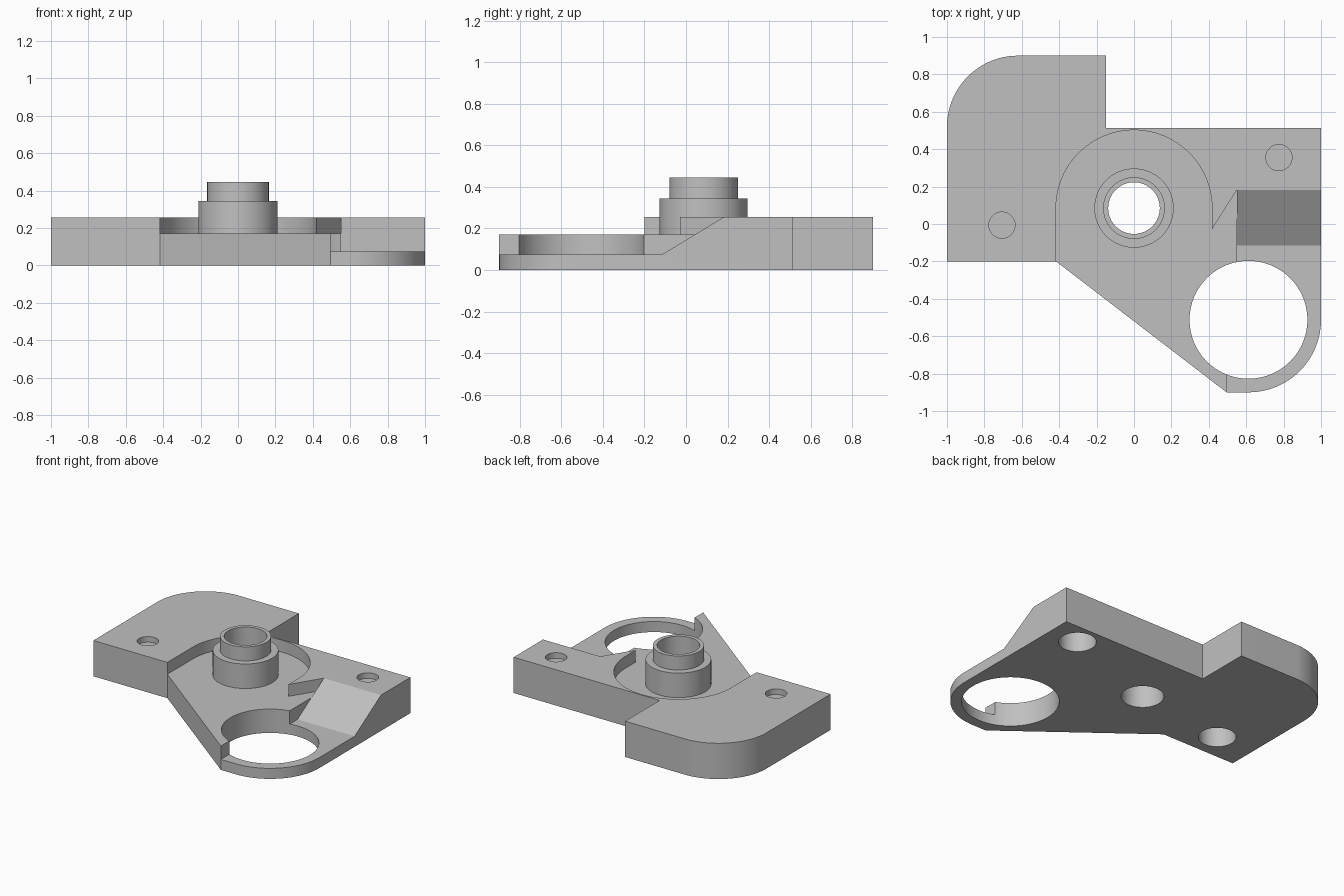
import bpy
import bmesh
from math import cos, sin, radians, pi
from mathutils import Vector

cube = bpy.data.objects.get("Cube")
if cube:
    bpy.data.objects.remove(cube, do_unlink=True)

grey = bpy.data.materials.new("plain grey")
grey.use_nodes = True
grey.diffuse_color = (0.53, 0.53, 0.53, 1)
grey.node_tree.nodes["Principled BSDF"].inputs["Base Color"].default_value = grey.diffuse_color

THICK, FLOOR, LEDGE = 0.255, 0.17, 0.075
HUB = (0, 0.085)
RING = (0.612, -0.512)


def arc(centre, r, start, end, n=24):
    angles = [radians(start + (end - start) * i / n) for i in range(n + 1)]
    return [(centre[0] + r * cos(a), centre[1] + r * sin(a)) for a in angles]


def make_object(name, bm):
    bmesh.ops.recalc_face_normals(bm, faces=bm.faces)
    mesh = bpy.data.meshes.new(name)
    bm.to_mesh(mesh)
    bm.free()
    mesh.materials.append(grey)
    obj = bpy.data.objects.new(name, mesh)
    bpy.context.collection.objects.link(obj)
    return obj


def prism(name, points, low, high, axis="z"):
    """Extrude an outline along z, or a (y, z) outline along x."""
    bm = bmesh.new()
    place = (lambda a, b: (a, b, low)) if axis == "z" else (lambda a, b: (low, a, b))
    face = bm.faces.new([bm.verts.new(place(a, b)) for a, b in points])
    moved = bmesh.ops.extrude_face_region(bm, geom=[face])["geom"]
    step = Vector((0, 0, high - low)) if axis == "z" else Vector((high - low, 0, 0))
    bmesh.ops.translate(bm, vec=step, verts=[v for v in moved if isinstance(v, bmesh.types.BMVert)])
    return make_object(name, bm)


def disc(name, centre, r, low, high, n=64):
    return prism(name, arc(centre, r, 0, 360, n)[:-1], low, high)


def cut(target, cutter):
    mod = target.modifiers.new("cut", "BOOLEAN")
    mod.operation = "DIFFERENCE"
    mod.solver = "EXACT"
    mod.object = cutter
    bpy.context.view_layer.objects.active = target
    bpy.ops.object.modifier_apply(modifier=mod.name)
    bpy.data.objects.remove(cutter, do_unlink=True)


def smooth(obj):
    bpy.ops.object.select_all(action="DESELECT")
    obj.select_set(True)
    bpy.context.view_layer.objects.active = obj
    bpy.ops.object.shade_smooth_by_angle(angle=radians(25))


# Base plate outline
outline = [(-1, -0.2), (-0.417, -0.2), (0.495, -0.9)]
outline += arc(RING, 0.388, -90, 0)
outline += [(1, 0.512), (-0.15, 0.512), (-0.15, 0.9)]
outline += arc((-0.62, 0.52), 0.38, 90, 180)
plate = prism("base_plate", outline, 0, THICK)

# Recess around the hub, with the pointed spur on its right
recess = [(-0.417, -1.2)] + arc(HUB, 0.417, 180, 0, 48)
recess += [(0.417, -0.028), (0.55, 0.182), (0.55, -1.2)]
cut(plate, prism("recess_cutter", recess, FLOOR, 0.6))

# Ramp and low ledge on the right side
slope = (THICK - LEDGE) / 0.297
ramp = [(-1.2, LEDGE), (-0.115, LEDGE), (-0.115 + (0.6 - LEDGE) / slope, 0.6), (-1.2, 0.6)]
cut(plate, prism("ramp_cutter", ramp, 0.55, 1.2, "x"))
front = [(0.495, -1.2), (1.2, -1.2), (1.2, -0.5), (0.495, -0.5)]
cut(plate, prism("ledge_cutter", front, LEDGE, 0.6))

# Through holes
cut(plate, disc("ring_hole_cutter", RING, 0.315, -0.1, 0.6, 96))
cut(plate, disc("hub_hole_cutter", HUB, 0.138, -0.1, 0.6))

# Shallow top holes and wider sockets underneath
for spot in ((0.775, 0.355), (-0.706, -0.006)):
    cut(plate, disc("top_hole_cutter", spot, 0.07, THICK - 0.04, 0.6, 40))
    cut(plate, disc("socket_cutter", spot, 0.122, -0.1, 0.19, 48))
smooth(plate)

# Stepped tubular hub
bm = bmesh.new()
profile = [(0.138, FLOOR), (0.212, FLOOR), (0.212, 0.345), (0.165, 0.345), (0.165, 0.445), (0.138, 0.445)]
verts = [bm.verts.new((HUB[0] + r, HUB[1], z)) for r, z in profile]
edges = [bm.edges.new((verts[i - 1], verts[i])) for i in range(len(verts))]
bmesh.ops.spin(bm, geom=verts + edges, cent=(*HUB, 0), axis=(0, 0, 1), angle=2 * pi, steps=64)
bmesh.ops.remove_doubles(bm, verts=bm.verts, dist=0.0001)
smooth(make_object("stepped_hub", bm))
